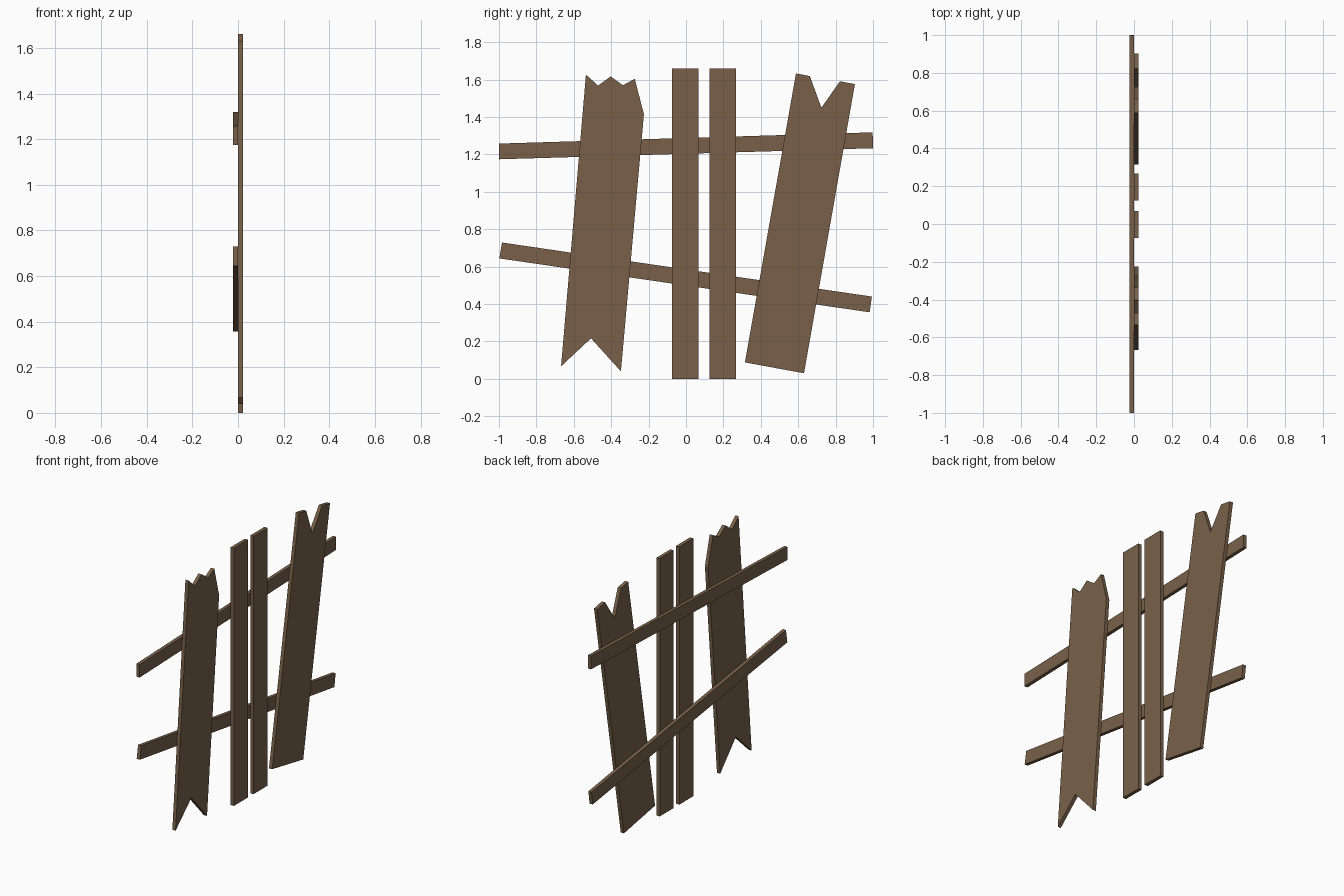
import bpy
import bmesh

if "Cube" in bpy.data.objects:
    bpy.data.objects.remove(bpy.data.objects["Cube"])

wood = bpy.data.materials.new("weathered brown wood")
wood.diffuse_color = (0.19, 0.118, 0.066, 1)
wood.use_nodes = True
wood.node_tree.nodes["Principled BSDF"].inputs["Base Color"].default_value = wood.diffuse_color


def board(name, outline, x0, x1):
    """Extrude a (y, z) outline along x into a flat board."""
    bm = bmesh.new()
    face = bm.faces.new([bm.verts.new((x0, y, z)) for y, z in outline])
    ext = bmesh.ops.extrude_face_region(bm, geom=[face])
    verts = [v for v in ext["geom"] if isinstance(v, bmesh.types.BMVert)]
    bmesh.ops.translate(bm, verts=verts, vec=(x1 - x0, 0, 0))
    bmesh.ops.recalc_face_normals(bm, faces=bm.faces)
    mesh = bpy.data.meshes.new(name)
    bm.to_mesh(mesh)
    bm.free()
    mesh.materials.append(wood)
    obj = bpy.data.objects.new(name, mesh)
    bpy.context.collection.objects.link(obj)
    return obj


def picket(name, outline):
    return board(name, outline, 0.0, 0.023)


def rail(name, outline):
    return board(name, outline, -0.023, -0.0005)


# Broken leaning pickets at either end
picket("left_broken_picket", [
    (-0.535, 1.627), (-0.47, 1.568), (-0.403, 1.617), (-0.337, 1.57),
    (-0.274, 1.604), (-0.225, 1.415), (-0.348, 0.04), (-0.508, 0.217),
    (-0.668, 0.067)])
picket("right_broken_picket", [
    (0.588, 1.633), (0.662, 1.619), (0.724, 1.45), (0.823, 1.591),
    (0.903, 1.576), (0.631, 0.03), (0.315, 0.088)])

# Two narrow upright pickets
for i, y in enumerate((-0.074, 0.125)):
    picket(f"upright_picket_{i + 1}",
           [(y, 0), (y + 0.142, 0), (y + 0.142, 1.66), (y, 1.66)])

# Tilted rails behind the pickets
rail("upper_rail", [(-1, 1.174), (1, 1.233), (0.998, 1.318), (-1, 1.258)])
rail("lower_rail", [(-0.998, 0.644), (0.982, 0.356), (0.994, 0.44), (-0.984, 0.729)])
